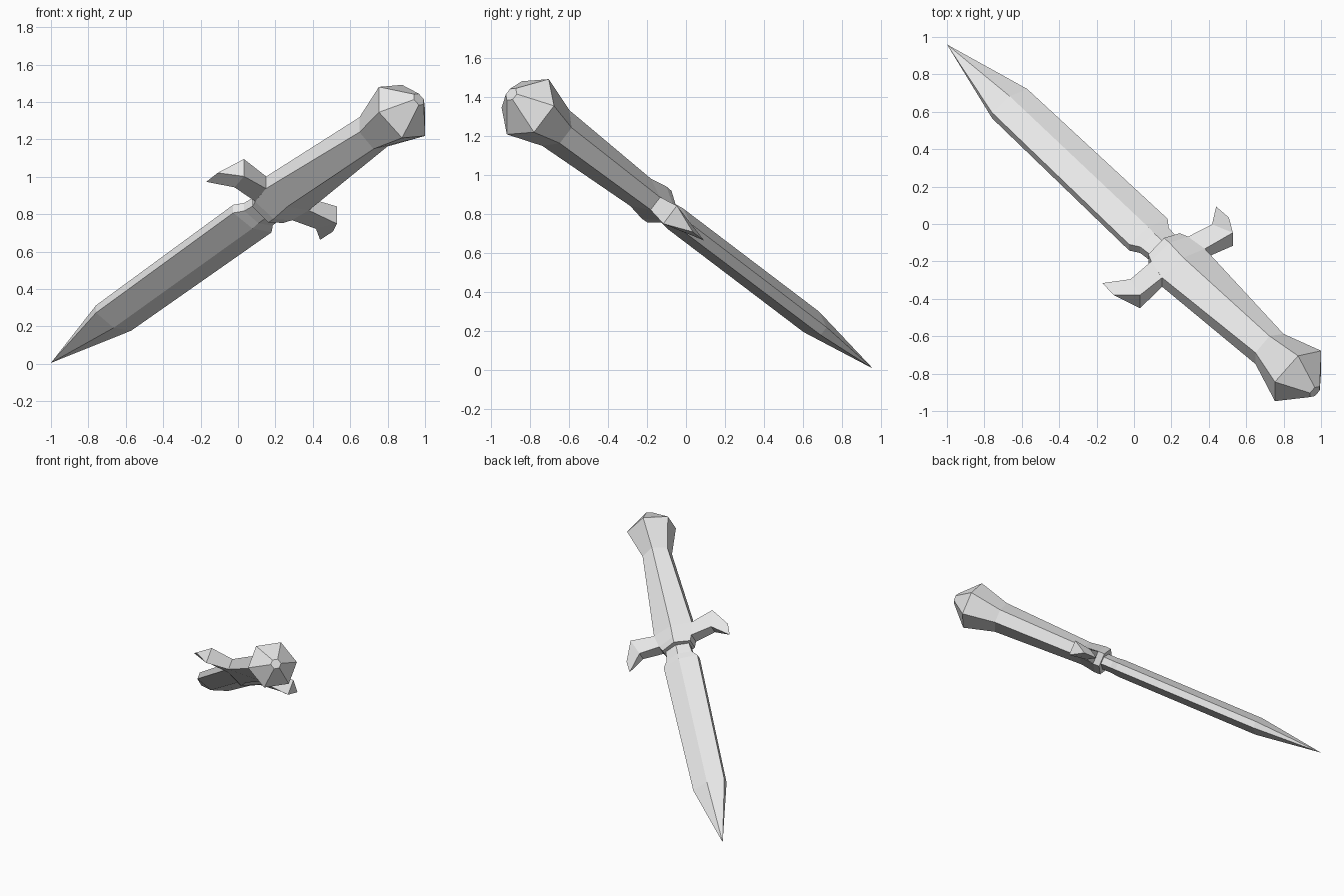
import bpy, bmesh
from mathutils import Vector, Matrix

if "Cube" in bpy.data.objects:
    bpy.data.objects.remove(bpy.data.objects["Cube"], do_unlink=True)

# Single flat grey material
grey = bpy.data.materials.new("light_grey")
grey.use_nodes = True
COL = (0.8, 0.8, 0.8, 1)
grey.diffuse_color = COL
grey.node_tree.nodes["Principled BSDF"].inputs["Base Color"].default_value = COL

# Dagger frame: local x = blade width, y = thickness, z = along from tip to pommel
TIP = Vector((-1.0, 0.96, 0.005))
along = Vector((0.645, -0.609, 0.462)).normalized()
thick = Vector((0, 0.604, 0.797))
thick = (thick - along * thick.dot(along)).normalized()
width = thick.cross(along)
FRAME = Matrix((width, thick, along)).transposed().to_4x4()
FRAME.translation = TIP


def finish(name, bm):
    bmesh.ops.recalc_face_normals(bm, faces=bm.faces[:])
    bm.transform(FRAME)
    mesh = bpy.data.meshes.new(name)
    bm.to_mesh(mesh)
    bm.free()
    mesh.materials.append(grey)
    bpy.context.collection.objects.link(bpy.data.objects.new(name, mesh))


def hex_loft(name, sections, tip=None):
    """Loft six-sided sections (distance, half width, side half thickness, ridge height)."""
    bm = bmesh.new()
    rings = []
    for s, a, e, r in sections:
        pts = [(a, -e), (a, e), (0, r), (-a, e), (-a, -e), (0, -r)]
        rings.append([bm.verts.new((x, y, s)) for x, y in pts])
    for lo, hi in zip(rings, rings[1:]):
        for i in range(6):
            j = (i + 1) % 6
            bm.faces.new((lo[i], lo[j], hi[j], hi[i]))
    if tip is None:
        bm.faces.new(rings[0])
    else:
        point = bm.verts.new((0, 0, tip))
        for i in range(6):
            bm.faces.new((point, rings[0][(i + 1) % 6], rings[0][i]))
    bm.faces.new(rings[-1])
    finish(name, bm)


# Blade with pointed tip, sloped shoulders and a short neck
hex_loft("blade", [(0.52, 0.123, 0.025, 0.066), (1.67, 0.134, 0.027, 0.066),
                   (1.72, 0.10, 0.027, 0.06), (1.81, 0.09, 0.027, 0.06)], tip=0)
# Guard centre block
hex_loft("guard_block", [(1.80, 0.11, 0.05, 0.102), (1.845, 0.128, 0.05, 0.104),
                         (1.96, 0.15, 0.04, 0.088)])
# Handle
hex_loft("grip", [(1.96, 0.15, 0.04, 0.088), (2.674, 0.098, 0.05, 0.115)])
# Flared pommel with a small flat end
hex_loft("pommel", [(2.674, 0.098, 0.05, 0.115), (2.911, 0.162, 0.085, 0.178),
                    (3.05, 0.034, 0.018, 0.038)])


# Guard arms: bent prongs that point toward the blade tip
def guard_arm(name, side):
    bm = bmesh.new()
    pts = []
    for a, s, n in [(0.14, 1.96, 0.04), (0.12, 1.845, 0.05),
                    (0.325, 1.985, 0.058), (0.285, 1.86, 0.04)]:
        pts += [(a, n, s), (a, -n, s)]
    pts += [(0.403, 0, 1.86), (0.398, 0, 1.76)]
    v = [bm.verts.new((x * side, y, z)) for x, y, z in pts]
    for f in [(0, 1, 3, 2), (0, 2, 6, 4), (1, 5, 7, 3), (0, 4, 5, 1), (2, 3, 7, 6),
              (4, 8, 5), (4, 6, 9, 8), (5, 8, 9, 7), (6, 7, 9)]:
        bm.faces.new([v[i] for i in f])
    finish(name, bm)


guard_arm("guard_arm_left", 1)
guard_arm("guard_arm_right", -1)
